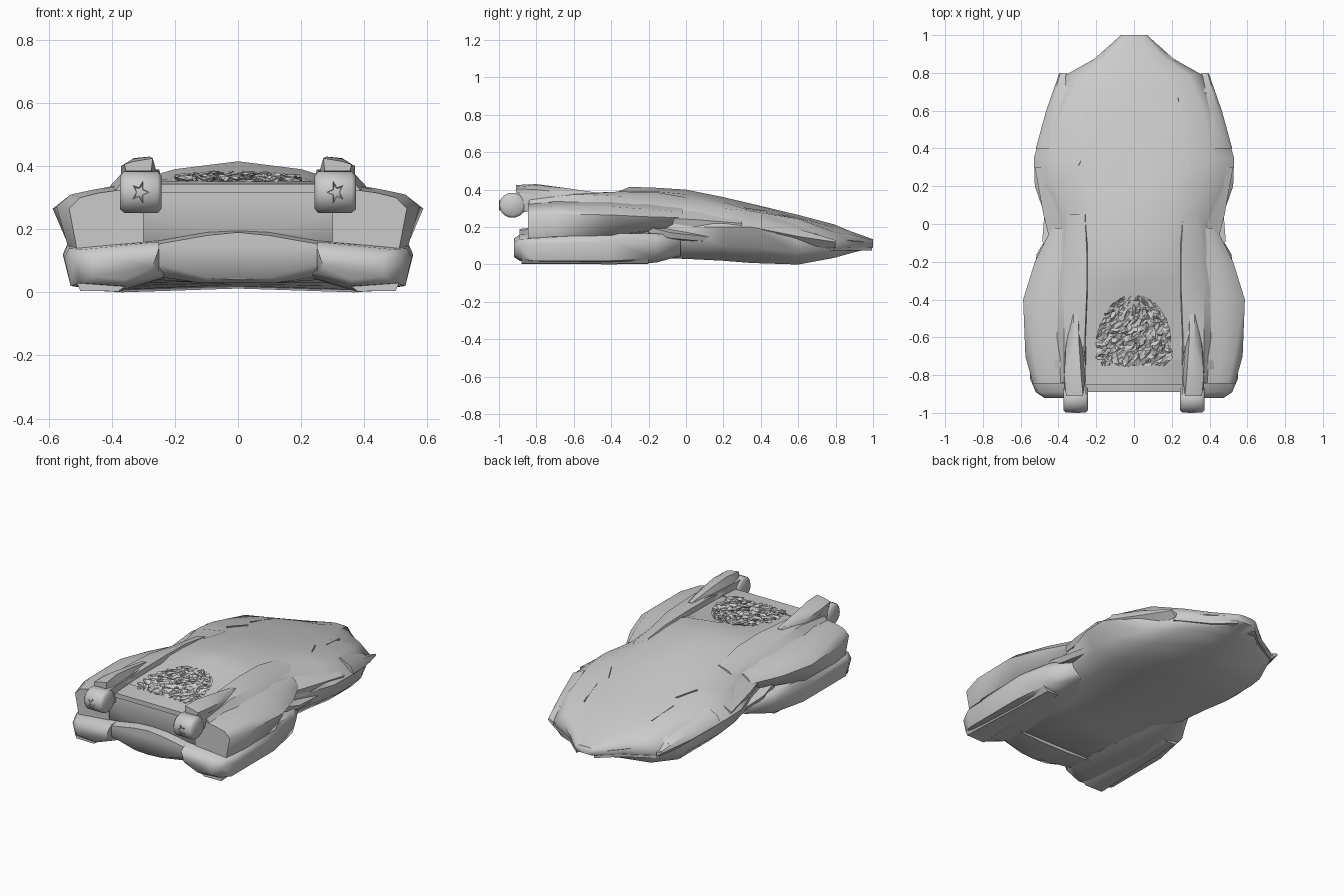
import bpy, bmesh, math, random

random.seed(4)


def finish(name, bm, mirror=False, angle=45):
    bmesh.ops.recalc_face_normals(bm, faces=bm.faces)
    me = bpy.data.meshes.new(name)
    bm.to_mesh(me)
    bm.free()
    ob = bpy.data.objects.new(name, me)
    bpy.context.collection.objects.link(ob)
    bpy.ops.object.select_all(action='DESELECT')
    ob.select_set(True)
    bpy.context.view_layer.objects.active = ob
    if angle:
        bpy.ops.object.shade_smooth_by_angle(angle=math.radians(angle))
    if mirror:
        m = ob.modifiers.new("mirror", 'MIRROR')
        m.use_mirror_merge = False
    return ob


def loft(name, rings, mirror=False, angle=45):
    """Skin a list of equal-length closed rings of 3D points and cap both ends."""
    bm = bmesh.new()
    vs = [[bm.verts.new(p) for p in r] for r in rings]
    n = len(vs[0])
    for a, b in zip(vs, vs[1:]):
        for i in range(n):
            j = (i + 1) % n
            bm.faces.new((a[i], a[j], b[j], b[i]))
    bm.faces.new(vs[0])
    bm.faces.new(vs[-1])
    return finish(name, bm, mirror, angle)


def rings_at(sections):
    """(y, x, z, x, z, ...) rows -> 3D rings."""
    return [[(x, s[0], z) for x, z in zip(s[1::2], s[2::2])] for s in sections]


def symmetric(sections, bulge=0):
    """(y, z_bottom, x, z, ..., z_top) half rows -> full rings; bulge rounds the lower flank."""
    out = []
    for y, zb, *mid, zt in sections:
        half = list(zip(mid[::2], mid[1::2]))
        if bulge:
            (ax, az), (bx, bz) = half[0], half[1]
            k = bulge * (bz - az)
            half.insert(1, ((ax + bx) / 2 + k, (az + bz) / 2 - k / 2))
        out.append([(0, y, zb)] + [(x, y, z) for x, z in half] + [(0, y, zt)]
                   + [(-x, y, z) for x, z in reversed(half)])
    return out


# Main hull: underside, flank, shoulder, canopy edge, spine
loft("hull", symmetric([
    (1.00, .09, .05, .09, .07, .115, .06, .13, .03, .135, .135),
    (.88, .065, .16, .06, .20, .125, .16, .16, .08, .17, .178),
    (.79, .04, .31, .035, .36, .12, .29, .175, .14, .20, .215),
    (.60, .012, .37, .00, .455, .15, .37, .245, .19, .25, .265),
    (.35, .02, .38, .008, .53, .20, .42, .285, .22, .295, .325),
    (.20, .025, .37, .02, .525, .20, .42, .30, .22, .335, .36),
    (.00, .03, .36, .03, .455, .20, .37, .31, .21, .375, .40),
    (-.15, .035, .33, .04, .43, .20, .37, .325, .20, .39, .41),
    (-.30, .04, .30, .04, .45, .20, .38, .335, .20, .39, .415),
    (-.40, .04, .28, .04, .48, .20, .39, .335, .21, .362, .375),
    (-.75, .05, .26, .05, .50, .18, .42, .33, .25, .345, .345),
    (-.84, .15, .28, .14, .50, .15, .44, .30, .25, .335, .335)], .12), angle=60)

# Wide upper fenders beside the grille
loft("front_fender", rings_at([
    (-.845, .30, .335, .44, .315, .50, .30, .535, .265, .51, .135, .30, .15),
    (-.70, .32, .35, .46, .325, .53, .31, .575, .27, .54, .15, .30, .15),
    (-.40, .34, .345, .45, .325, .53, .31, .587, .265, .54, .155, .30, .15),
    (-.20, .36, .33, .42, .31, .48, .295, .525, .255, .47, .18, .30, .16),
    (-.02, .36, .31, .39, .295, .415, .28, .435, .25, .41, .21, .30, .20)]), True, 60)

# Lower pods under the fenders
loft("lower_pod", rings_at([
    (-.92, .25, .14, .46, .12, .475, .09, .46, .05, .36, .04, .27, .08),
    (-.89, .25, .16, .50, .135, .52, .10, .50, .03, .36, .02, .25, .06),
    (-.82, .25, .165, .535, .14, .55, .11, .53, .02, .36, .01, .22, .05),
    (-.40, .25, .17, .535, .165, .555, .12, .53, .02, .38, .00, .25, .04),
    (-.16, .28, .17, .49, .165, .515, .12, .49, .03, .40, .01, .28, .04),
    (-.03, .30, .16, .42, .15, .44, .12, .42, .07, .38, .045, .30, .05)]), True, 60)
loft("pod_skid", rings_at([
    (-.88, .34, .03, .51, .03, .50, .005, .38, .003),
    (-.20, .36, .03, .50, .03, .47, .005, .40, .003)]), True)

# Centre bumper between the pods
loft("bumper", symmetric([
    (-.89, .04, .09, .045, .26, .09, .27, .15, .10, .18, .19),
    (-.84, .03, .12, .03, .26, .05, .27, .16, .10, .19, .195),
    (-.70, .03, .10, .03, .26, .04, .27, .16, .10, .19, .195)]), angle=60)

# Overhanging deck lip
loft("deck_lip", symmetric([
    (-.85, .315, .25, .315, .27, .33, .25, .343, .343),
    (-.72, .31, .25, .31, .27, .33, .25, .352, .352)]))

# Gun-like front pods: barrel across x plus a tapering arm
barrel = []
for x, k in ((.243, .8), (.255, 1), (.36, 1), (.374, .8)):
    barrel.append([(x, -.928 + .071 * k * math.cos(t), .317 + .068 * k * math.sin(t))
                   for t in [i * math.tau / 14 for i in range(14)]])
loft("barrel", barrel, True, 50)
loft("barrel_arm", rings_at([
    (-.92, .255, .27, .36, .27, .37, .33, .36, .38, .255, .38),
    (-.75, .255, .30, .36, .30, .37, .335, .36, .385, .255, .385),
    (-.55, .28, .32, .34, .32, .35, .34, .34, .38, .28, .38)]), True)

# Jagged muzzle opening on each barrel
bm = bmesh.new()
c = bm.verts.new((.31, -.985, .317))
star = [bm.verts.new((.31 + r * math.cos(t), -1.0, .317 + 1.3 * r * math.sin(t)))
        for t, r in [(i * math.tau / 10, .028 if i % 2 else .012) for i in range(10)]]
for i in range(10):
    bm.faces.new((c, star[i], star[(i + 1) % 10]))
finish("muzzle", bm, True, 0)

# Lens-shaped fairings on top of the arms
loft("fairing", rings_at([
    (-.91, .275, .385, .355, .385, .36, .405, .33, .415, .27, .425),
    (-.80, .255, .37, .37, .37, .37, .40, .33, .425, .28, .43),
    (-.65, .255, .35, .365, .35, .36, .385, .32, .41, .29, .41),
    (-.48, .29, .33, .33, .33, .33, .36, .32, .385, .295, .385)]), True, 40)

# Shoulder ridges carrying the arms back along the body
loft("shoulder_ridge", rings_at([
    (-.84, .25, .31, .40, .31, .37, .345, .26, .35),
    (-.60, .25, .31, .43, .31, .37, .375, .26, .38),
    (-.35, .24, .32, .42, .31, .37, .365, .25, .39),
    (-.15, .23, .32, .39, .31, .34, .35, .25, .385),
    (.05, .24, .32, .37, .30, .33, .33, .26, .35)]), True, 40)

# Flank strakes at the waist
loft("waist_strake", rings_at([
    (-.20, .40, .22, .47, .20, .47, .17, .40, .16),
    (-.08, .40, .20, .485, .17, .47, .14, .40, .13),
    (.24, .40, .15, .46, .135, .44, .11, .38, .10)]), True, 30)
loft("haunch_blade", rings_at([
    (-.15, .38, .27, .43, .25, .42, .23, .37, .24),
    (.05, .38, .30, .48, .24, .47, .20, .38, .22),
    (.30, .40, .28, .525, .22, .51, .18, .40, .20)]), True, 40)

# Nose: pointed rear corners, lower splitter and light slits
loft("corner_tip", rings_at([
    (.80, .355, .115, .39, .13, .395, .12, .36, .09),
    (.60, .38, .22, .445, .19, .465, .15, .40, .08),
    (.40, .42, .27, .50, .23, .52, .19, .44, .12)]), True, 40)
loft("splitter", [[(x, y, z) for x, y in
                   ((.06, .995), (.18, .89), (.365, .785), (.30, .72), (.05, .80))]
                  for z in (.075, .09)], True, 30)
loft("light_slit", rings_at([
    (.95, .08, .13, .125, .12, .11, .10),
    (.70, .34, .19, .41, .15, .37, .12)]), True, 0)

# Slim creases along the bonnet
for y0, x0, z0, y1, x1, z1 in ((.67, .23, .234, .50, .26, .270),
                               (.43, .23, .287, .31, .29, .305)):
    loft("deck_seam", rings_at([
        (y0, x0, z0, x0 + .006, z0, x0 + .003, z0 - .03),
        (y1, x1, z1, x1 + .006, z1, x1 + .003, z1 - .03)]), True, 0)

# Crumpled mesh grille in an egg-shaped opening
bm = bmesh.new()
N = 24
grid = []
for j in range(N + 1):
    v = j / N
    y = -.75 + .37 * v
    w = .20 * math.sqrt(max(0, 1 - (max(0, v - .25) / .77) ** 2)) * (1 - 1.5 * max(0, .12 - v))
    grid.append([bm.verts.new((w * (2 * i / N - 1) + random.uniform(-.006, .006),
                               y + random.uniform(-.006, .006),
                               .355 + .022 * v + random.uniform(-.008, .010)))
                 for i in range(N + 1)])
for j in range(N):
    for i in range(N):
        a, b, c, d = grid[j][i], grid[j][i + 1], grid[j + 1][i + 1], grid[j + 1][i]
        for tri in ((a, b, c), (a, c, d)):
            if random.random() < .85:
                bm.faces.new(tri)
finish("mesh_grille", bm, False, 0)
